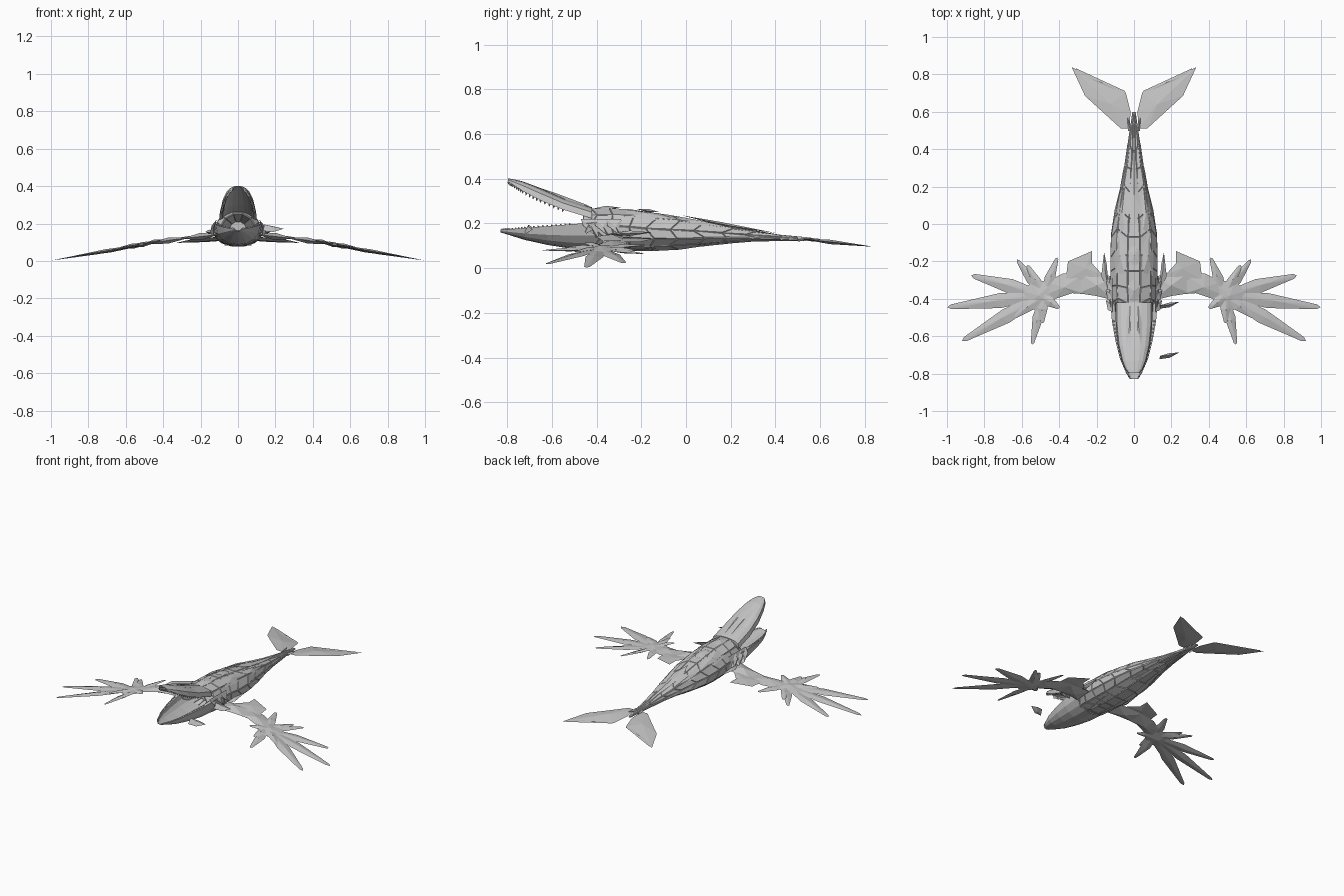
import bpy, bmesh, math, random
from mathutils import Vector

random.seed(4)
if "Cube" in bpy.data.objects:
    bpy.data.objects.remove(bpy.data.objects["Cube"])

grey = bpy.data.materials.new("stone_grey")
grey.use_nodes = True
grey.diffuse_color = (0.55, 0.55, 0.55, 1)
grey.node_tree.nodes["Principled BSDF"].inputs["Base Color"].default_value = (0.55, 0.55, 0.55, 1)


def finish(name, bm):
    bmesh.ops.recalc_face_normals(bm, faces=bm.faces)
    mesh = bpy.data.meshes.new(name)
    bm.to_mesh(mesh)
    bm.free()
    mesh.materials.append(grey)
    obj = bpy.data.objects.new(name, mesh)
    bpy.context.collection.objects.link(obj)
    return obj


def loft(name, rings, plates=0.0):
    """Skin closed rings; plates raises every skin face as an armour plate."""
    bm = bmesh.new()
    rows = [[bm.verts.new(p) for p in ring] for ring in rings]
    n = len(rows[0])
    skin = []
    for a, b in zip(rows, rows[1:]):
        for i in range(n):
            j = (i + 1) % n
            skin.append(bm.faces.new((a[i], a[j], b[j], b[i])))
    bm.faces.new(rows[0])
    bm.faces.new(rows[-1])
    bmesh.ops.recalc_face_normals(bm, faces=bm.faces)
    if plates:
        bmesh.ops.inset_individual(bm, faces=skin, thickness=plates, depth=plates * 0.8)
    return finish(name, bm)


def panel(name, outline, thick, centre=None):
    """Thin faceted panel with a raised middle on both sides."""
    bm = bmesh.new()
    pts = [Vector(p) for p in outline]
    mid = Vector(centre) if centre else sum(pts, Vector()) / len(pts)
    rim = [bm.verts.new(p) for p in pts]
    for s in (1, -1):
        peak = bm.verts.new(mid + Vector((0, 0, s * thick)))
        for i in range(len(rim)):
            bm.faces.new((rim[i], rim[(i + 1) % len(rim)], peak))
    return finish(name, bm)


def spike(name, base, tip, radius, sides=4):
    base, tip = Vector(base), Vector(tip)
    axis = tip - base
    bm = bmesh.new()
    bmesh.ops.create_cone(bm, cap_ends=True, segments=sides, radius1=radius, radius2=0, depth=axis.length)
    obj = finish(name, bm)
    obj.location = (base + tip) / 2
    obj.rotation_euler = axis.to_track_quat('Z', 'Y').to_euler()
    return obj


# Body: half width, belly and back height along its length
BODY = [(-0.46, 0.095, 0.095, 0.255), (-0.40, 0.122, 0.086, 0.268), (-0.33, 0.128, 0.082, 0.268),
        (-0.25, 0.127, 0.078, 0.265), (-0.15, 0.128, 0.077, 0.252), (-0.05, 0.123, 0.083, 0.238),
        (0.06, 0.103, 0.098, 0.218), (0.18, 0.078, 0.113, 0.19), (0.30, 0.054, 0.121, 0.17),
        (0.42, 0.033, 0.124, 0.15), (0.52, 0.018, 0.124, 0.138), (0.60, 0.006, 0.122, 0.128)]


def body_at(y):
    for a, b in zip(BODY, BODY[1:]):
        if a[0] <= y <= b[0]:
            t = (y - a[0]) / (b[0] - a[0])
            return [p + (q - p) * t for p, q in zip(a, b)]


def back_z(x, y):
    _, w, lo, hi = body_at(y)
    mid = lo + 0.42 * (hi - lo)
    return mid + (hi - mid) * math.sqrt(max(0, 1 - (x / w) ** 2))


rings = []
for y, w, lo, hi in BODY:
    mid = lo + 0.42 * (hi - lo)
    shift = [random.uniform(-1, 1) * 0.016 + 0.03 * (i % 2 - 0.5) for i in range(12)]
    ring = []
    for i in range(12):
        a = math.tau * (i + 0.5) / 12
        z = mid + math.sin(a) * ((hi - mid) if math.sin(a) > 0 else (mid - lo))
        # Plates are staggered alike on both sides
        k = i if math.cos(a) > 0 else (5 - i) % 12
        ring.append((math.cos(a) * w, y + (shift[k] if -0.45 < y < 0.5 else 0), z))
    rings.append(ring)
# Hollow throat behind the jaws
throat = [(x * 0.5, -0.34, 0.17 + (z - 0.17) * 0.5) for x, _, z in rings[0]]
loft("armoured_body", [throat] + rings, 0.0035)


# Plates lying on the back
def back_plate(name, outline):
    mid = [sum(v) / len(outline) for v in zip(*outline)]
    panel(name, [(x, y, back_z(x, y) + 0.004) for x, y in outline], 0.008,
          (mid[0], mid[1], back_z(*mid) + 0.003))


back_plate("spine_plate_long", [(0, 0.4), (-0.022, 0.2), (-0.035, 0.08), (0, -0.02), (0.035, 0.08), (0.022, 0.2)])
back_plate("spine_plate_oval", [(-0.03, -0.14), (-0.03, -0.2), (-0.015, -0.22), (0.015, -0.22),
                                (0.03, -0.2), (0.03, -0.14), (0.015, -0.12), (-0.015, -0.12)])
back_plate("nape_plate", [(0, -0.29), (-0.035, -0.33), (-0.025, -0.42), (0.025, -0.42), (0.035, -0.33)])
for s in (1, -1):
    back_plate("shoulder_plate", [(s * x, y) for x, y in
                                  ((0.045, -0.12), (0.05, -0.26), (0.1, -0.28), (0.105, -0.16), (0.08, -0.04))])
    back_plate("flank_plate", [(s * x, y) for x, y in
                               ((0.045, 0.1), (0.05, -0.03), (0.095, -0.06), (0.085, 0.06), (0.045, 0.25))])


# Jaws: hollow arcs with y, half width, rim height and outer height
def jaw(name, stations, floor, square):
    rings = []
    for y, w, rim, out in stations:
        arc = [math.pi * i / 8 for i in range(9)]
        outer = [(w * math.cos(a), y, rim + (out - rim) * math.sin(a) ** square) for a in arc]
        inner = [(0.82 * w * math.cos(a), y, rim + floor * (out - rim) * math.sin(a)) for a in reversed(arc)]
        rings.append(outer + inner)
    return loft(name, rings)


UPPER = [(-0.42, 0.10, 0.222, 0.272), (-0.55, 0.097, 0.262, 0.314), (-0.65, 0.086, 0.303, 0.358),
         (-0.73, 0.066, 0.345, 0.388), (-0.775, 0.047, 0.374, 0.398), (-0.797, 0.028, 0.388, 0.402)]
LOWER = [(-0.40, 0.128, 0.205, 0.08), (-0.52, 0.118, 0.196, 0.088), (-0.62, 0.10, 0.188, 0.104),
         (-0.72, 0.075, 0.18, 0.126), (-0.79, 0.045, 0.174, 0.148), (-0.83, 0.02, 0.172, 0.16)]
jaw("upper_jaw", UPPER, 0.7, 0.6)
jaw("lower_jaw", LOWER, 0.65, 0.8)

# Teeth along both rims
for label, stations, drop in (("upper_tooth", UPPER, -0.013), ("lower_tooth", LOWER, 0.006)):
    for a, b in zip(stations[1:], stations[2:]):
        for k in range(5):
            y, w, rim, _ = [p + (q - p) * k / 5 for p, q in zip(a, b)]
            for s in (1, -1):
                spike(label, (s * w * 0.92, y, rim), (s * w * 0.9, y - 0.003, rim + drop), 0.006)

for s in (1, -1):
    panel("snout_ridge", [(s * 0.012, -0.78, 0.4), (s * 0.04, -0.65, 0.356), (s * 0.045, -0.5, 0.29),
                          (s * 0.02, -0.43, 0.278), (s * 0.018, -0.6, 0.341)], 0.006)
    # Cheek and gill plates behind the jaw
    for k in range(3):
        y = -0.44 + 0.055 * k
        panel("gill_plate", [(s * 0.115, y - 0.03, 0.22), (s * 0.14, y - 0.02, 0.19), (s * 0.15, y + 0.03, 0.15),
                             (s * 0.13, y + 0.05, 0.13), (s * 0.115, y + 0.04, 0.22)], 0.006)
    panel("side_fin", [(s * 0.135, -0.36, 0.15), (s * 0.175, -0.28, 0.155), (s * 0.16, -0.15, 0.16),
                       (s * 0.145, -0.22, 0.16)], 0.012)
    panel("belly_keel", [(s * 0.04, -0.4, 0.083), (s * 0.075, -0.2, 0.084), (s * 0.06, 0.1, 0.108),
                         (s * 0.015, 0.3, 0.122), (s * 0.02, -0.1, 0.078)], 0.006)


# Wings
def wing_z(x):
    return 0.113 - 0.17 * (x - 0.36) if x > 0.36 else 0.113 + 0.11 * (0.36 - x)


def wing_panel(name, s, outline, thick, lift=0.0):
    panel(name, [(s * x, y, wing_z(x) + lift) for x, y in outline], thick)


def blade(name, s, root, tip, width, lift=0.0):
    root, tip = Vector(root), Vector(tip)
    axis = tip - root
    side = Vector((-axis.y, axis.x)).normalized() * width
    shape = ((0, 0.3), (0.22, 0.75), (0.45, 1), (0.96, 0.3), (1, 0), (0.96, -0.3), (0.45, -0.9), (0, -0.3))
    wing_panel(name, s, [tuple(root + axis * t + side * k) for t, k in shape], 0.009, lift)


HAND = (0.487, -0.385)
LONG = [(0.87, -0.275), (0.998, -0.445), (0.92, -0.625)]
SHORT = [(0.625, -0.19), (0.545, -0.645), (0.41, -0.18), (0.57, -0.22), (0.49, -0.53), (0.64, -0.5), (0.4, -0.45)]
for s in (1, -1):
    wing_panel("upper_arm", s, [(0.1, -0.28), (0.2, -0.27), (0.29, -0.26), (0.3, -0.37), (0.2, -0.385), (0.1, -0.41)], 0.02)
    wing_panel("forearm", s, [(0.26, -0.26), (0.38, -0.265), (0.47, -0.31), (0.5, -0.39),
                              (0.42, -0.4), (0.33, -0.37), (0.26, -0.375)], 0.016)
    wing_panel("arm_feather", s, [(0.17, -0.27), (0.225, -0.21), (0.225, -0.145), (0.353, -0.2),
                                  (0.365, -0.3), (0.2, -0.3)], 0.006, 0.004)
    wing_panel("palm", s, [(0.43, -0.31), (0.54, -0.3), (0.59, -0.36), (0.58, -0.44), (0.5, -0.47), (0.43, -0.42)], 0.014)
    for i, tip in enumerate(LONG):
        blade("long_wing_blade", s, HAND, tip, 0.042, -0.004 + 0.002 * i)
    for i, tip in enumerate(SHORT):
        blade("short_wing_blade", s, HAND, tip, 0.03, -0.004 + 0.002 * i)

    # Tail flukes with a thin trailing strip
    panel("tail_fluke", [(s * x, y, 0.132 - 0.11 * (y - 0.51)) for x, y in
                         ((0.025, 0.51), (0.07, 0.51), (0.262, 0.685), (0.333, 0.838), (0.045, 0.705), (0.018, 0.6))], 0.01)
    panel("fluke_strip", [(s * 0.045, 0.69, 0.112), (s * 0.05, 0.712, 0.11), (s * 0.31, 0.832, 0.097),
                          (s * 0.3, 0.80, 0.1)], 0.004)
    spike("tail_spike", (s * 0.02, 0.5, 0.13), (s * 0.035, 0.57, 0.135), 0.012)

# Loose side shards
for y in (-0.705, -0.435):
    panel("side_shard", [(0.135, y - 0.018, 0.16), (0.19, y - 0.01, 0.155), (0.243, y + 0.018, 0.172),
                         (0.19, y + 0.015, 0.185), (0.14, y, 0.195)], 0.012)
